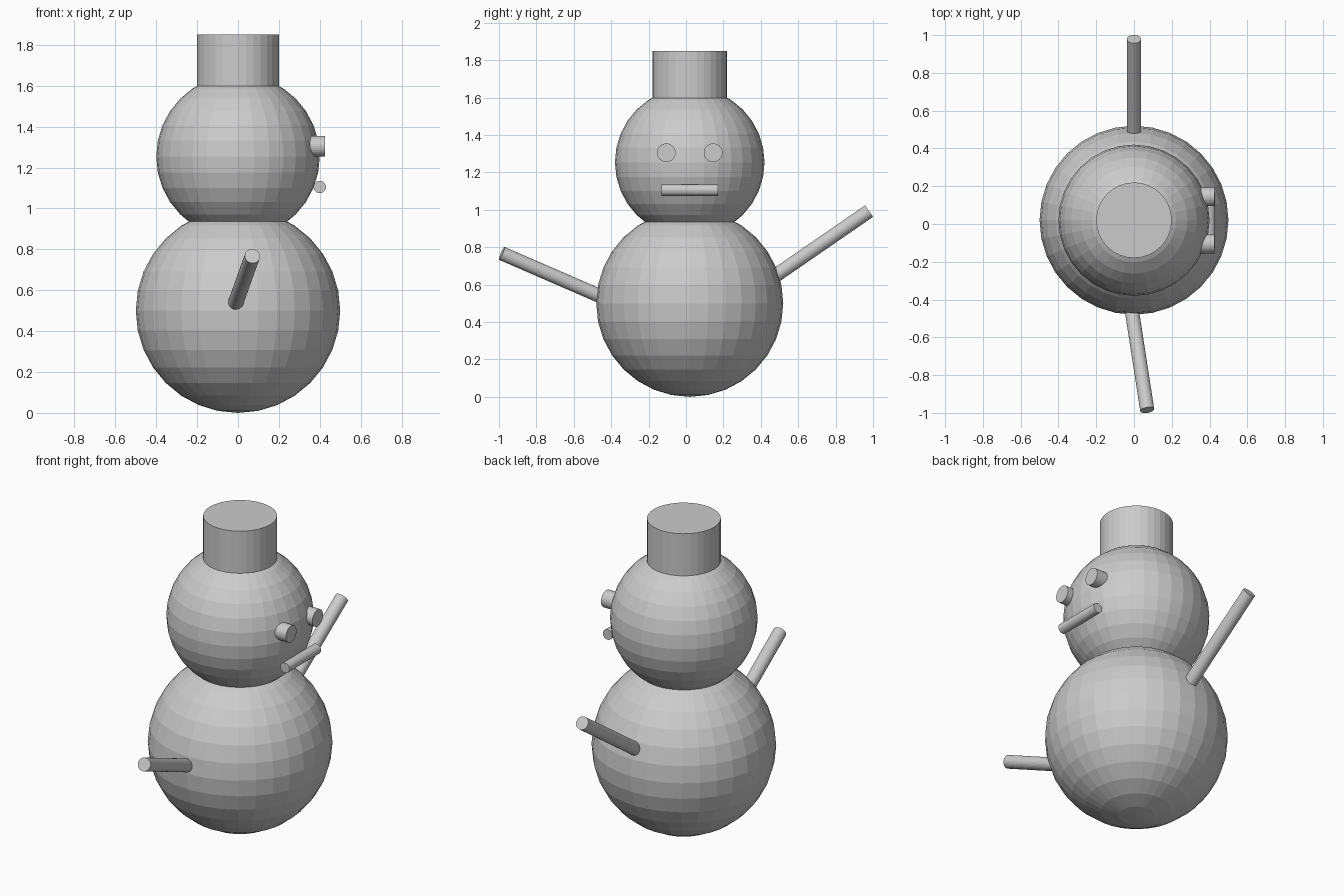
import bpy
from mathutils import Vector

if "Cube" in bpy.data.objects:
    bpy.data.objects.remove(bpy.data.objects["Cube"])

CY = 0.02  # the body axis sits slightly behind the origin


def ball(name, z, r):
    bpy.ops.mesh.primitive_uv_sphere_add(segments=32, ring_count=16, radius=r, location=(0, CY, z))
    bpy.context.object.name = name


def rod(name, a, b, r):
    """Capped cylinder running from point a to point b."""
    a, b = Vector(a), Vector(b)
    d = b - a
    bpy.ops.mesh.primitive_cylinder_add(vertices=32, radius=r, depth=d.length, location=(a + b) / 2,
                                        rotation=d.to_track_quat('Z', 'Y').to_euler())
    bpy.context.object.name = name


# Snowballs
ball("body", 0.5, 0.5)
ball("head", 1.254, 0.4)

# Hat
rod("hat", (0, CY, 1.5), (0, CY, 1.85), 0.2)

# Face, looking along +x
for side, s in (("left", 1), ("right", -1)):
    y = CY + s * 0.125
    rod(side + "_eye", (0.325, y, 1.305), (0.425, y, 1.305), 0.05)
rod("mouth", (0.4, CY - 0.15, 1.105), (0.4, CY + 0.15, 1.105), 0.03)

# Stick arms, each at its own angle
rod("left_arm", (0, 0.40, 0.594), (0, 0.979, 0.993), 0.0375)
rod("right_arm", (-0.025, -0.37, 0.50), (0.07, -0.985, 0.767), 0.0375)
